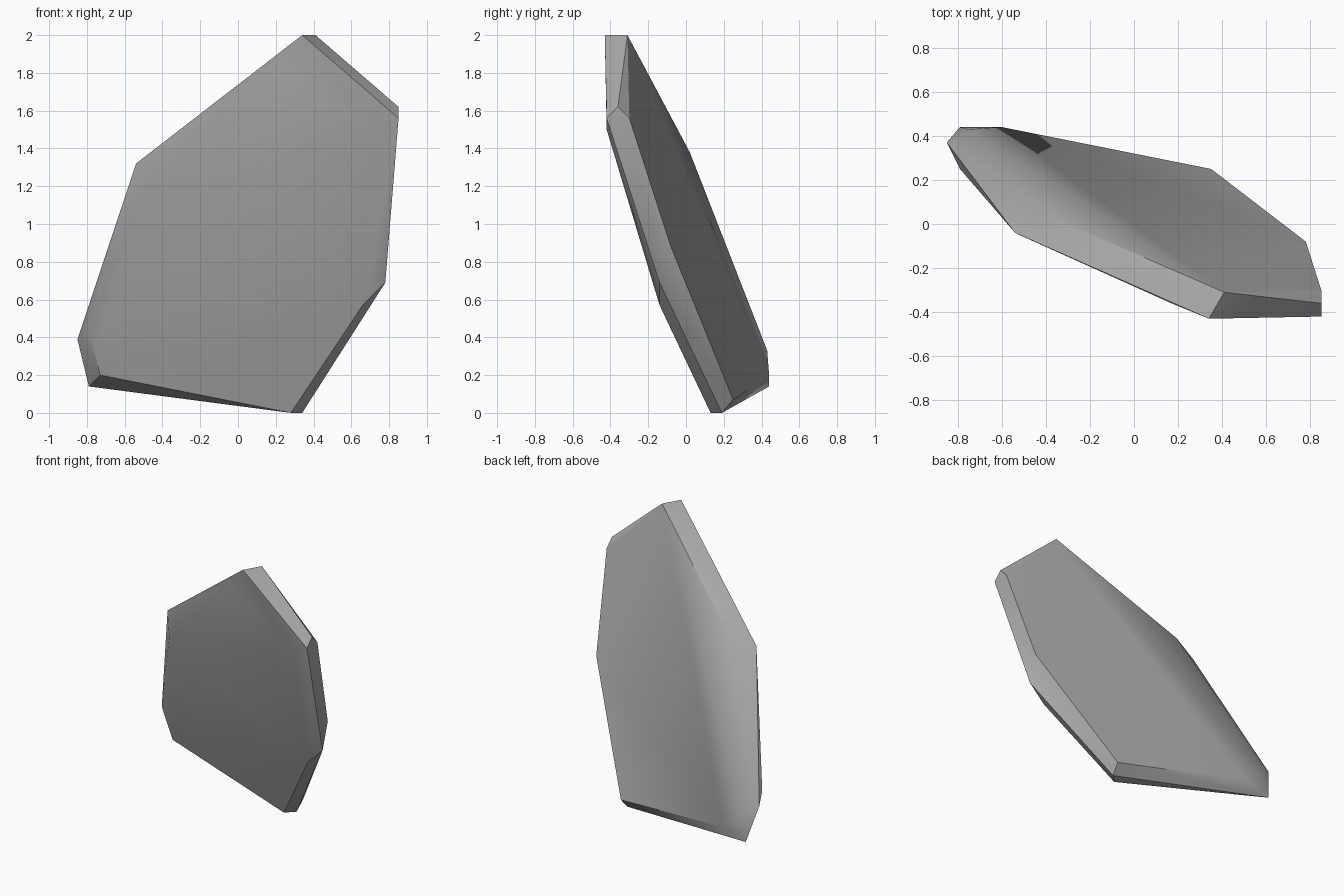
import bpy
import bmesh

default_cube = bpy.data.objects.get("Cube")
if default_cube:
    bpy.data.objects.remove(default_cube, do_unlink=True)

# One stone colour
stone = bpy.data.materials.new("stone_grey")
stone.use_nodes = True
stone_colour = (0.4, 0.4, 0.4, 1)
stone.diffuse_color = stone_colour
stone.node_tree.nodes["Principled BSDF"].inputs["Base Color"].default_value = stone_colour

# Corners of the leaning slab, grouped by where the chipped bevels meet
corners = {
    "peak": [(.34, -.43, 2), (.41, -.31, 2), (.17, -.36, 1.82)],
    "upper_left": [(.85, -.36, 1.62), (.85, -.42, 1.56), (.85, -.3, 1.56), (.76, -.42, 1.5)],
    "middle_left": [(.78, -.14, .69), (.78, -.08, .88), (.66, -.14, .57)],
    "foot": [(.28, .13, 0), (.34, .19, 0), (.35, .25, .07)],
    "lower_right": [(-.73, .29, .2), (-.79, .44, .14), (-.6, .44, .2),
                    (-.75, .43, .33), (-.85, .37, .39), (-.79, .25, .44)],
    "upper_right": [(-.54, -.04, 1.32), (-.35, .02, 1.38), (-.52, -.05, 1.13)],
}

# Wrap the corners into one solid, chipped stone
bm = bmesh.new()
for group in corners.values():
    for point in group:
        bm.verts.new(point)
bmesh.ops.convex_hull(bm, input=bm.verts[:])
loose = [v for v in bm.verts if not v.link_faces]
bmesh.ops.delete(bm, geom=loose, context="VERTS")
bmesh.ops.recalc_face_normals(bm, faces=bm.faces[:])

mesh = bpy.data.meshes.new("stone_slab")
bm.to_mesh(mesh)
bm.free()
mesh.materials.append(stone)
slab = bpy.data.objects.new("stone_slab", mesh)
bpy.context.collection.objects.link(slab)

# Soft shading across the shallow facets, crisp bevel edges
bpy.ops.object.select_all(action="DESELECT")
slab.select_set(True)
bpy.context.view_layer.objects.active = slab
bpy.ops.object.shade_smooth_by_angle(angle=0.52)
